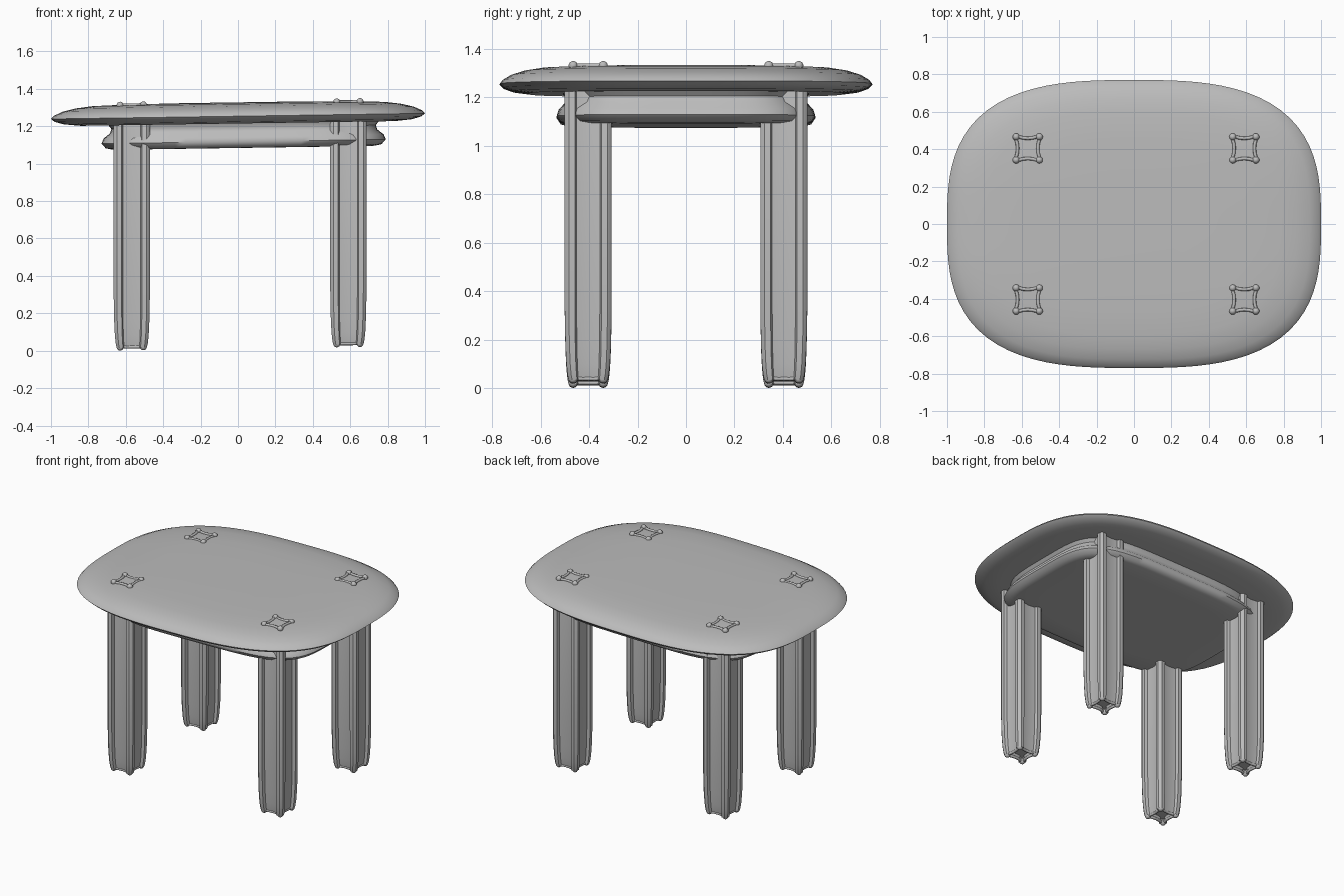
import bpy, bmesh, math
from mathutils import Matrix

if "Cube" in bpy.data.objects:
    bpy.data.objects.remove(bpy.data.objects["Cube"])

grey = bpy.data.materials.new("plain grey")
grey.use_nodes = True
GREY = (0.5, 0.5, 0.5, 1)
grey.diffuse_color = GREY
grey.node_tree.nodes["Principled BSDF"].inputs["Base Color"].default_value = GREY

TILT = 0.015  # the whole piece rises slightly towards +x


def finish(name, bm, angle=35):
    bmesh.ops.recalc_face_normals(bm, faces=bm.faces)
    mesh = bpy.data.meshes.new(name)
    bm.to_mesh(mesh)
    bm.free()
    obj = bpy.data.objects.new(name, mesh)
    bpy.context.collection.objects.link(obj)
    mesh.materials.append(grey)
    bpy.ops.object.select_all(action='DESELECT')
    obj.select_set(True)
    bpy.context.view_layer.objects.active = obj
    bpy.ops.object.shade_smooth_by_angle(angle=math.radians(angle))
    return obj


def loft(bm, outline, profile, cx=0, cy=0):
    """Stack scaled copies of a closed outline and cap both ends."""
    rings = [[bm.verts.new((cx + x * s, cy + y * s, z + TILT * (cx + x * s)))
              for x, y in outline] for s, z in profile]
    n = len(outline)
    for a, b in zip(rings, rings[1:]):
        for i in range(n):
            j = (i + 1) % n
            bm.faces.new((a[i], a[j], b[j], b[i]))
    bm.faces.new(rings[0])
    bm.faces.new(rings[-1])


def superellipse(rx, ry, power, count=96):
    pts = []
    for i in range(count):
        a = 2 * math.pi * i / count
        c, s = math.cos(a), math.sin(a)
        r = (abs(c) ** power + abs(s) ** power) ** (-1 / power)
        pts.append((rx * r * c, ry * r * s))
    return pts


def four_fold(quarter):
    """Repeat one side of a square outline around the centre."""
    pts = []
    for k in range(4):
        for x, y in quarter:
            for _ in range(k):
                x, y = -y, x
            pts.append((x, y))
    return pts


# Pebble-edged table top
bm = bmesh.new()
loft(bm, superellipse(1.0, 0.77, 2.9),
     [(0.6, 1.215), (0.84, 1.215), (0.93, 1.224), (0.98, 1.238), (1.0, 1.254),
      (0.985, 1.27), (0.94, 1.291), (0.87, 1.308), (0.78, 1.319),
      (0.6, 1.325), (0.3, 1.328)])
finish("table_top", bm, 50)

# Coved apron slab under the top
bm = bmesh.new()
loft(bm, superellipse(0.76, 0.535, 4.3),
     [(0.7, 1.084), (0.92, 1.085), (0.97, 1.093), (1.0, 1.118), (0.985, 1.145),
      (0.94, 1.172), (0.93, 1.195), (0.96, 1.225)], cx=0.03)
finish("apron", bm, 50)

# Fluted legs with a knobbed rim at both ends
leg_outline = four_fold([(0.096, -0.055), (0.076, -0.048), (0.07, 0), (0.076, 0.048),
                         (0.096, 0.055), (0.097, 0.08), (0.09, 0.09), (0.08, 0.097)])
rim_outline = four_fold([(0.063, -0.05), (0.056, -0.025), (0.054, 0),
                         (0.056, 0.025), (0.063, 0.05), (0.064, 0.064)])


def rim(name, cx, cy, z, depth):
    curve = bpy.data.curves.new(name, 'CURVE')
    curve.dimensions = '3D'
    curve.bevel_depth = depth
    curve.bevel_resolution = 2
    spline = curve.splines.new('POLY')
    spline.points.add(len(rim_outline) - 1)
    for p, (x, y) in zip(spline.points, rim_outline):
        p.co = (cx + x, cy + y, z + TILT * (cx + x), 1)
    spline.use_cyclic_u = True
    temp = bpy.data.objects.new(name, curve)
    bpy.context.collection.objects.link(temp)
    graph = bpy.context.evaluated_depsgraph_get()
    mesh = bpy.data.meshes.new_from_object(temp.evaluated_get(graph))
    bpy.data.objects.remove(temp)
    bm = bmesh.new()
    bm.from_mesh(mesh)
    bpy.data.meshes.remove(mesh)
    for sx in (-1, 1):
        for sy in (-1, 1):
            x, y = cx + sx * 0.062, cy + sy * 0.062
            spot = Matrix.Translation((x, y, z + TILT * x))
            bmesh.ops.create_uvsphere(bm, u_segments=12, v_segments=8,
                                      radius=0.019, matrix=spot)
    finish(name, bm, 60)


for side, cx in (("right", -0.568), ("left", 0.59)):
    for end, cy in (("front", -0.404), ("back", 0.404)):
        name = f"{end}_{side}_leg"
        bm = bmesh.new()
        loft(bm, leg_outline,
             [(0.6, 0.05), (0.7, 0.03), (0.83, 0.024), (0.88, 0.045), (0.93, 0.09),
              (0.97, 0.17), (1.0, 0.32), (1.0, 1.24), (0.85, 1.29)], cx, cy)
        finish(name, bm)
        rim(name + "_top_rim", cx, cy, 1.322, 0.009)
        rim(name + "_foot_rim", cx, cy, 0.029, 0.009)
